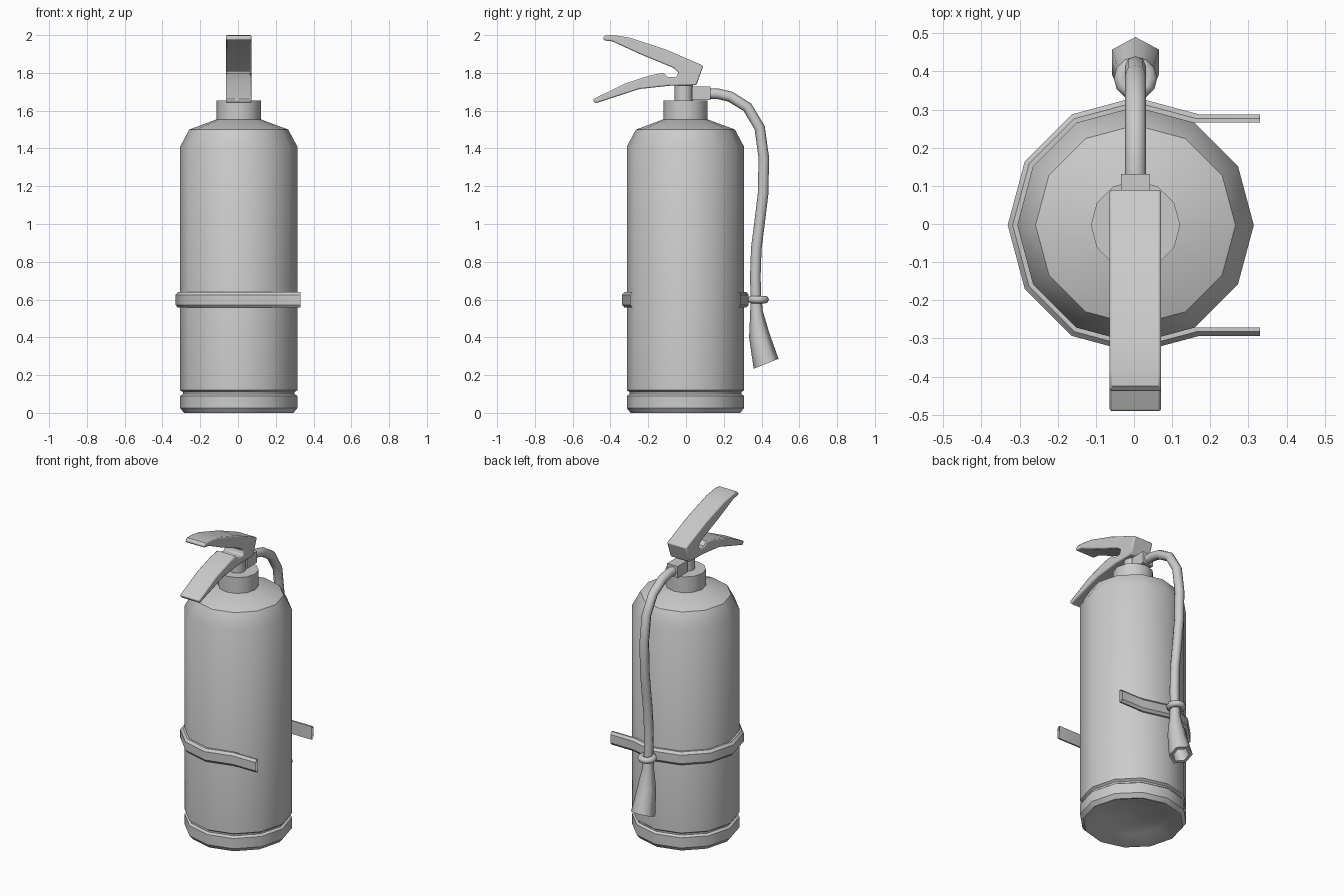
import bpy, bmesh, math
from mathutils import Vector

if "Cube" in bpy.data.objects:
    bpy.data.objects.remove(bpy.data.objects["Cube"])

CX, CY = 0.004, -0.003          # cylinder axis
grey = bpy.data.materials.new("light grey")
grey.diffuse_color = (0.6, 0.6, 0.6, 1)
grey.use_nodes = True
grey.node_tree.nodes["Principled BSDF"].inputs["Base Color"].default_value = grey.diffuse_color


def finish(name, bm, angle=35):
    bmesh.ops.recalc_face_normals(bm, faces=bm.faces)
    me = bpy.data.meshes.new(name)
    bm.to_mesh(me)
    bm.free()
    me.materials.append(grey)
    ob = bpy.data.objects.new(name, me)
    bpy.context.collection.objects.link(ob)
    bpy.ops.object.select_all(action='DESELECT')
    ob.select_set(True)
    bpy.context.view_layer.objects.active = ob
    bpy.ops.object.shade_smooth_by_angle(angle=math.radians(angle))
    return ob


def loft(name, rings, cap_start=True, cap_end=True, loop=False, angle=35):
    bm = bmesh.new()
    vs = [[bm.verts.new(p) for p in r] for r in rings]
    n = len(rings[0])
    pairs = list(zip(vs, vs[1:])) + ([(vs[-1], vs[0])] if loop else [])
    for a, b in pairs:
        for i in range(n):
            j = (i + 1) % n
            bm.faces.new((a[i], a[j], b[j], b[i]))
    if cap_start and not loop:
        bm.faces.new(vs[0])
    if cap_end and not loop:
        bm.faces.new(vs[-1])
    return finish(name, bm, angle)


def lathe(name, profile, sides, cx=CX, cy=CY):
    rings = [[(cx + r * math.cos(2 * math.pi * i / sides),
               cy + r * math.sin(2 * math.pi * i / sides), z) for i in range(sides)]
             for r, z in profile]
    return loft(name, rings)


def ring_at(y, z, d, r, sides):
    # ring around a path point in the YZ plane, with a corner in that plane
    d = Vector((0, d[0], d[1])).normalized()
    u = Vector((0, -d.z, d.y))
    c = Vector((CX, y, z))
    return [c + r * (u * math.cos(t) + Vector((1, 0, 0)) * math.sin(t))
            for t in (2 * math.pi * i / sides for i in range(sides))]


# Tank with dished base, foot groove and shoulder
lathe("tank", [(0.01, 0.05), (0.2, 0.035), (0.28, 0.0), (0.29, 0.0), (0.31, 0.025),
               (0.31, 0.09), (0.296, 0.1), (0.296, 0.11), (0.31, 0.12),
               (0.31, 1.41), (0.262, 1.5), (0.115, 1.555)], 12)
lathe("neck", [(0.117, 1.54), (0.117, 1.655)], 12)
lathe("valve_stem", [(0.048, 1.65), (0.048, 1.75)], 12, CX, -0.012)

# Handle and lever: one side profile with a notch, extruded across
profile = [(-0.44, 1.985), (-0.425, 1.999), (-0.385, 2.0), (-0.3, 1.987), (-0.11, 1.925),
           (0.092, 1.838), (0.055, 1.735), (-0.085, 1.732), (-0.245, 1.715), (-0.482, 1.638),
           (-0.493, 1.66), (-0.32, 1.745), (-0.19, 1.787), (-0.12, 1.8), (-0.095, 1.778),
           (-0.05, 1.778), (-0.04, 1.803), (-0.07, 1.828), (-0.245, 1.9), (-0.39, 1.967),
           (-0.435, 1.972)]
bm = bmesh.new()
side = bm.faces.new([bm.verts.new((-0.064, y, z)) for y, z in profile])
out = bmesh.ops.extrude_face_region(bm, geom=[side], use_keep_orig=True)
bmesh.ops.translate(bm, vec=(0.135, 0, 0),
                    verts=[g for g in out["geom"] if isinstance(g, bmesh.types.BMVert)])
handle = finish("handle_and_lever", bm, 40)
bev = handle.modifiers.new("rounded edges", 'BEVEL')
bev.width, bev.segments = 0.007, 2
bev.limit_method, bev.angle_limit = 'ANGLE', math.radians(60)

# Hose coupling block
bm = bmesh.new()
bmesh.ops.create_cube(bm, size=1)
bmesh.ops.scale(bm, vec=(0.075, 0.1, 0.073), verts=bm.verts)
bmesh.ops.translate(bm, vec=(CX, 0.081, 1.692), verts=bm.verts)
finish("hose_coupling", bm)

# Hose swept along its path
path = [(0.12, 1.69), (0.17, 1.689), (0.235, 1.674), (0.325, 1.618), (0.39, 1.51),
        (0.412, 1.35), (0.408, 1.16), (0.39, 1.01), (0.372, 0.87), (0.367, 0.72),
        (0.371, 0.57)]
rings = []
for i, (y, z) in enumerate(path):
    a, b = path[max(i - 1, 0)], path[min(i + 1, len(path) - 1)]
    rings.append(ring_at(y, z, (b[0] - a[0], b[1] - a[1]), 0.028, 8))
loft("hose", rings, angle=50)

# Flared hexagonal nozzle with a hollow mouth
down = (0.37, -0.93)
loft("nozzle", [ring_at(0.371, 0.6, (0.02, -1), 0.03, 6),
                ring_at(0.373, 0.54, (0.05, -1), 0.033, 6),
                ring_at(0.388, 0.41, (0.2, -1), 0.055, 6),
                ring_at(0.424, 0.26, down, 0.071, 6),
                ring_at(0.424, 0.26, down, 0.05, 6),
                ring_at(0.39, 0.36, down, 0.036, 6)], angle=61)

# Collar ring around the hose
major, minor = 0.037, 0.02
collar = []
for k in range(12):
    t = 2 * math.pi * k / 12
    collar.append([(CX + (major + minor * math.cos(s)) * math.cos(t),
                    0.382 + (major + minor * math.cos(s)) * math.sin(t),
                    0.6 + minor * math.sin(s))
                   for s in (2 * math.pi * i / 8 for i in range(8))])
loft("hose_collar", collar, loop=True, angle=50)

# Wall bracket strap: faceted half ring with two straight arms, open ends
section = [(0.0, 0.557), (0.012, 0.557), (0.025, 0.572),
           (0.025, 0.625), (0.012, 0.64), (0.0, 0.64)]
rings = []


def arm(sign):
    return [(0.33, CY + sign * (0.31 + o) * math.sin(math.pi / 3), z) for o, z in section]


rings.append(arm(1))
for k in range(2, 11):
    t = math.radians(30 * k)
    rings.append([(CX + (0.31 + o) * math.cos(t), CY + (0.31 + o) * math.sin(t), z)
                  for o, z in section])
rings.append(arm(-1))
loft("bracket_strap", rings, cap_start=False, cap_end=False)
